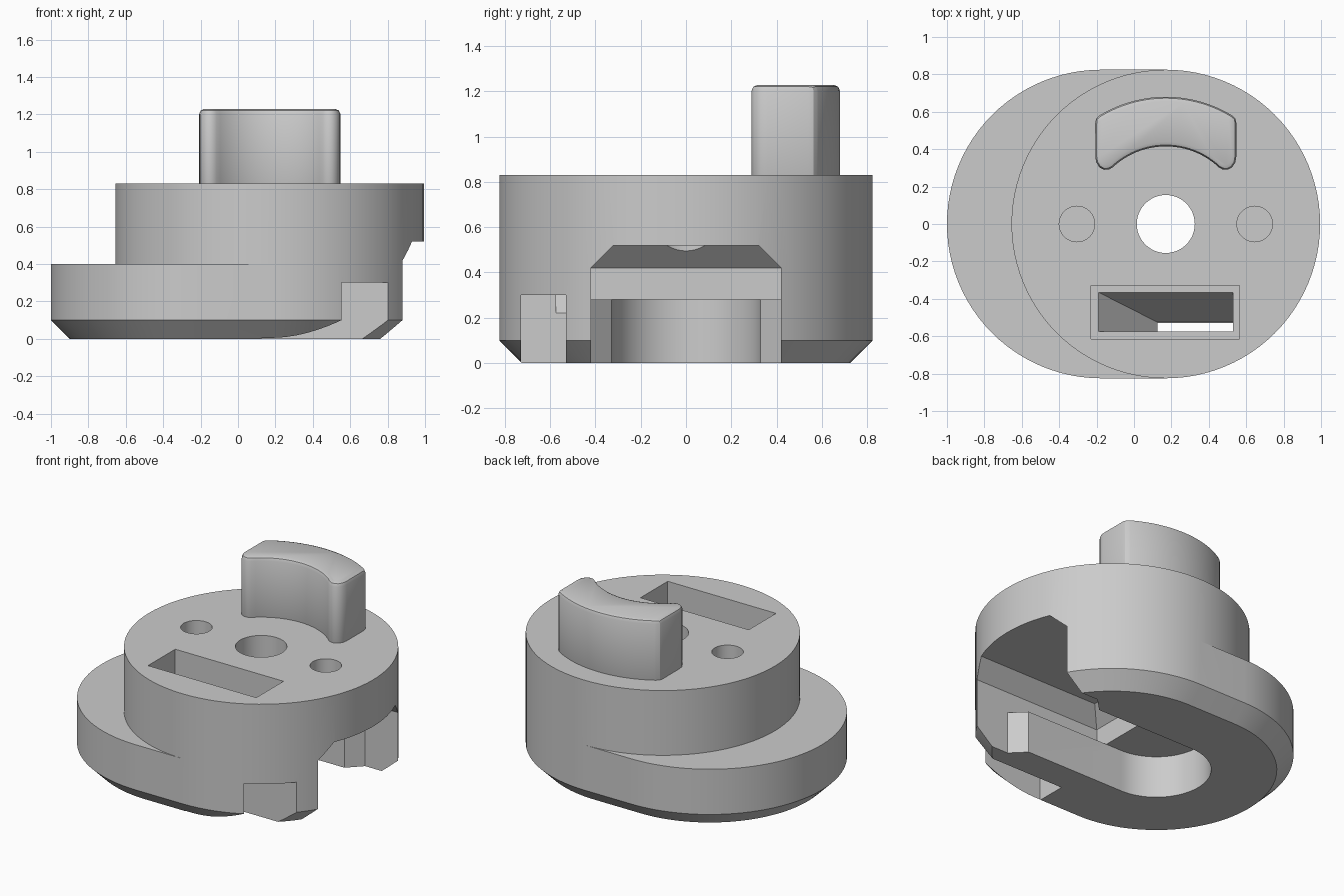
import bpy, bmesh
from math import sin, cos, radians

cube = bpy.data.objects.get("Cube")
if cube:
    bpy.data.objects.remove(cube, do_unlink=True)

grey = bpy.data.materials.new("plain_grey")
grey.use_nodes = True
colour = (0.6, 0.6, 0.6, 1)
grey.diffuse_color = colour
grey.node_tree.nodes["Principled BSDF"].inputs["Base Color"].default_value = colour

CX = 0.17   # axis of the upper drum
LX = -0.175  # axis of the offset lobe
R = 0.825


def arc(cx, r, start, end, n=48):
    angles = [radians(start + (end - start) * i / n) for i in range(n + 1)]
    return [(cx + r * cos(a), r * sin(a)) for a in angles]


def stadium(left, right, r):
    return arc(right, r, -90, 90) + arc(left, r, 90, 270)


def rect(x0, x1, y0, y1):
    return [(x0, y0), (x1, y0), (x1, y1), (x0, y1)]


def loft(name, *levels):
    """Join outlines with equal point counts, each given as (z, outline)."""
    bm = bmesh.new()
    rings = [[bm.verts.new((x, y, z)) for x, y in pts] for z, pts in levels]
    count = len(rings[0])
    for low, high in zip(rings, rings[1:]):
        for i in range(count):
            j = (i + 1) % count
            bm.faces.new((low[i], low[j], high[j], high[i]))
    bm.faces.new(rings[0][::-1])
    bm.faces.new(rings[-1])
    bmesh.ops.remove_doubles(bm, verts=bm.verts, dist=0.0005)
    bmesh.ops.recalc_face_normals(bm, faces=bm.faces)
    mesh = bpy.data.meshes.new(name)
    bm.to_mesh(mesh)
    bm.free()
    mesh.materials.append(grey)
    obj = bpy.data.objects.new(name, mesh)
    bpy.context.collection.objects.link(obj)
    return obj


def activate(obj):
    bpy.ops.object.select_all(action='DESELECT')
    obj.select_set(True)
    bpy.context.view_layer.objects.active = obj


def apply_modifier(obj, mod):
    activate(obj)
    bpy.ops.object.modifier_apply(modifier=mod.name)


def cut(obj, cutter):
    cutter.hide_render = True
    mod = obj.modifiers.new("cut", 'BOOLEAN')
    mod.operation = 'DIFFERENCE'
    mod.solver = 'EXACT'
    mod.object = cutter
    apply_modifier(obj, mod)
    bpy.data.objects.remove(cutter, do_unlink=True)


# Body: chamfered lobe stepping up to the round drum
lobe = stadium(LX, CX, R)
body = loft("body",
            (0, stadium(LX, CX, R - 0.1)), (0.1, lobe), (0.4, lobe),
            (0.4, stadium(CX, CX, R)), (0.83, stadium(CX, CX, R)))

# Keyed slot: narrow rounded throat, flared mouth, wide undercut with sloped roof
throat = [(1.2, -0.33), (1.2, 0.33)] + arc(LX, 0.33, 90, 270)
mouth = [(0.55, -0.33), (0.64, -0.42), (1.2, -0.42), (1.2, 0.42), (0.64, 0.42), (0.55, 0.33)]
undercut = rect(-0.06, 1.2, -0.42, 0.42)
cut(body, loft("throat_cutter", (-0.1, throat), (0.28, throat)))
cut(body, loft("undercut_cutter", (0.28, undercut), (0.42, undercut),
               (0.52, rect(0.04, 1.2, -0.32, 0.32))))
cut(body, loft("mouth_cutter", (-0.1, mouth), (0.3, mouth)))

# Centre bore and two blind pin holes
for label, x, r, floor in (("bore", CX, 0.155, -0.1),
                           ("left_pin", 0.645, 0.095, 0.63),
                           ("right_pin", -0.305, 0.095, 0.63)):
    circle = arc(x, r, 0, 360)[:-1]
    cut(body, loft(label + "_cutter", (floor, circle), (0.95, circle)))

# Side channel, funnel and rectangular pocket
channel = rect(0.125, 1.2, -0.73, -0.53)
pocket = rect(-0.23, 0.565, -0.615, -0.33)
cut(body, loft("channel_cutter", (-0.1, channel), (0.3, channel)))
cut(body, loft("pocket_cutter", (0.56, pocket), (0.95, pocket)))
cut(body, loft("funnel_cutter", (0.22, rect(0.125, 0.53, -0.575, -0.525)),
               (0.56, rect(-0.19, 0.53, -0.575, -0.365)),
               (0.6, rect(-0.19, 0.53, -0.575, -0.365))))

# Curved drive lug standing on the drum
corner = [(0.377, 0.36), (0.372, 0.33), (0.355, 0.303), (0.33, 0.29), (0.305, 0.291)]
lug_outline = (arc(CX, 0.68, 56.3, 123.7, 24)
               + [(CX - x, y) for x, y in corner]
               + arc(CX, 0.415, 133.3, 46.7, 24)
               + [(CX + x, y) for x, y in reversed(corner)])
lug = loft("drive_lug", (0.75, lug_outline), (1.228, lug_outline))
bevel = lug.modifiers.new("bevel", 'BEVEL')
bevel.width = 0.025
bevel.segments = 2
bevel.limit_method = 'ANGLE'
bevel.angle_limit = radians(50)
apply_modifier(lug, bevel)

for obj in (body, lug):
    activate(obj)
    bpy.ops.object.shade_smooth_by_angle(angle=radians(30))
